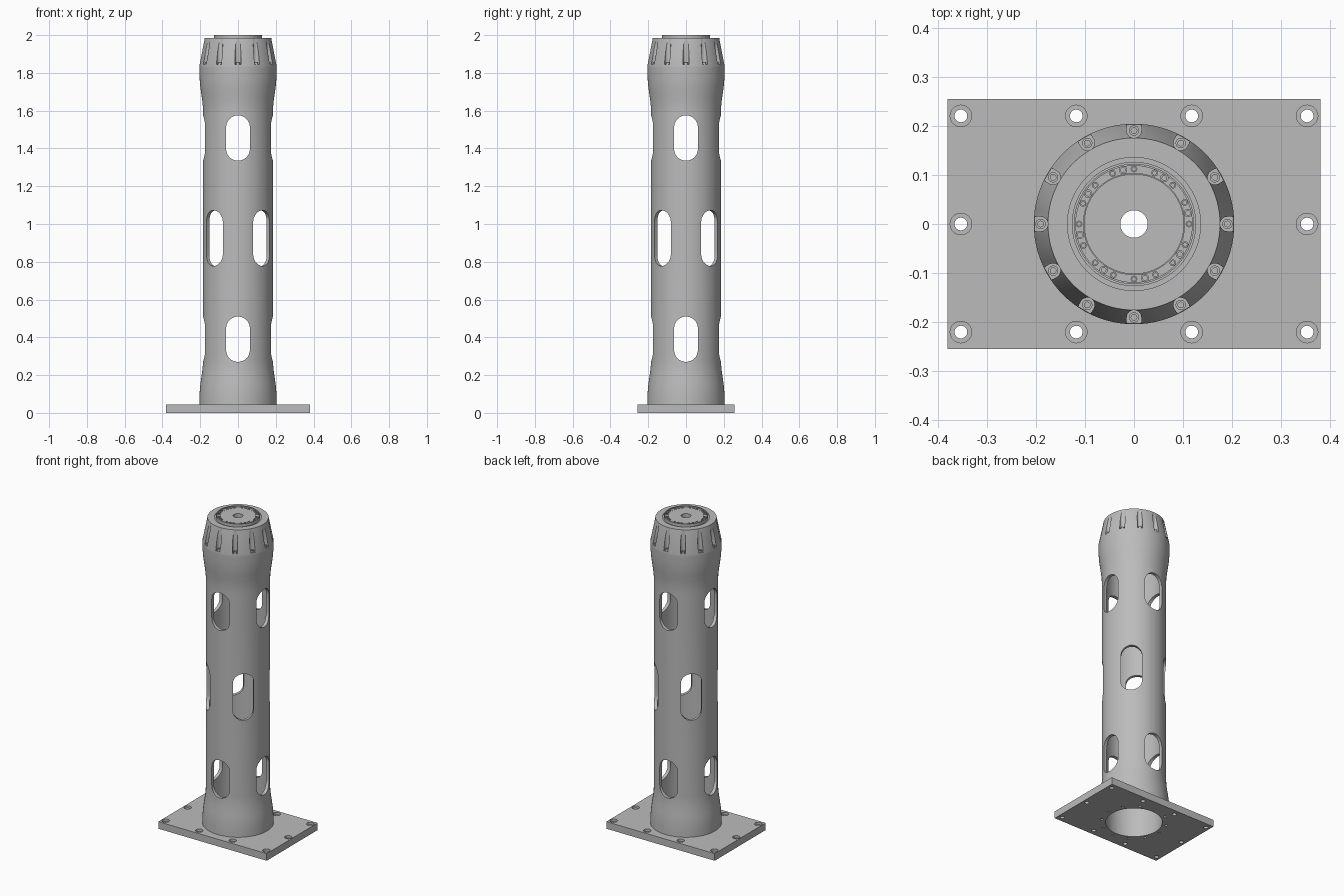
import bpy, bmesh
from math import pi, sin, cos, radians
from mathutils import Matrix, Vector

cube = bpy.data.objects.get("Cube")
if cube:
    bpy.data.objects.remove(cube)

grey = bpy.data.materials.new("machined_grey")
grey.use_nodes = True
GREY = (0.5, 0.5, 0.5, 1)
grey.diffuse_color = GREY
grey.node_tree.nodes["Principled BSDF"].inputs["Base Color"].default_value = GREY


def polar(radius, angle, z=0):
    return Vector((radius * cos(angle), radius * sin(angle), z))


def lathe(bm, profile, centre=(0, 0, 0), seg=96):
    """Revolve a closed (radius, z) loop around a vertical axis."""
    c = Vector(centre)
    rings = []
    for r, z in profile:
        if r == 0:
            rings.append([bm.verts.new(c + Vector((0, 0, z)))] * seg)
        else:
            rings.append([bm.verts.new(c + polar(r, 2 * pi * i / seg, z)) for i in range(seg)])
    for a, b in zip(rings, rings[1:] + rings[:1]):
        for i in range(seg):
            j = (i + 1) % seg
            corners = list(dict.fromkeys([a[i], a[j], b[j], b[i]]))
            if len(corners) > 2:
                bm.faces.new(corners)


def rod(bm, radius, z0, z1, centre=(0, 0, 0), seg=20):
    lathe(bm, [(0, z0), (radius, z0), (radius, z1), (0, z1)], centre, seg)


def slot(bm, angle, z, half_width, half_height):
    """Radial prism with a round-ended outline, reaching through one wall."""
    straight = half_height - half_width
    pts = []
    for k in range(34):
        upper = k < 17
        t = pi * (k if upper else k - 1) / 16
        pts.append((half_width * cos(t), z + half_width * sin(t) + (straight if upper else -straight)))
    turn = Matrix.Rotation(angle, 3, "Z")
    face = bm.faces.new([bm.verts.new(turn @ Vector((0.1, y, h))) for y, h in pts])
    ext = bmesh.ops.extrude_face_region(bm, geom=[face])
    moved = [g for g in ext["geom"] if isinstance(g, bmesh.types.BMVert)]
    bmesh.ops.translate(bm, verts=moved, vec=polar(0.2, angle))


def finish(name, bm):
    bmesh.ops.recalc_face_normals(bm, faces=bm.faces)
    mesh = bpy.data.meshes.new(name)
    bm.to_mesh(mesh)
    bm.free()
    mesh.materials.append(grey)
    obj = bpy.data.objects.new(name, mesh)
    bpy.context.collection.objects.link(obj)
    return obj


def activate(obj):
    bpy.ops.object.select_all(action="DESELECT")
    obj.select_set(True)
    bpy.context.view_layer.objects.active = obj


def cut(obj, cutter_bm):
    cutter = finish("cutter", cutter_bm)
    cutter.hide_render = True
    activate(obj)
    mod = obj.modifiers.new("cut", "BOOLEAN")
    mod.operation = "DIFFERENCE"
    mod.solver = "EXACT"
    mod.object = cutter
    bpy.ops.object.modifier_apply(modifier=mod.name)
    bpy.data.objects.remove(cutter)


def smooth(obj):
    activate(obj)
    bpy.ops.object.shade_smooth_by_angle(angle=radians(30))


dozen = [i * pi / 6 for i in range(12)]

# Base plate with counterbored mounting holes and an open centre
bm = bmesh.new()
bmesh.ops.create_cube(bm, size=1)
bmesh.ops.scale(bm, verts=bm.verts, vec=(0.762, 0.512, 0.045))
bmesh.ops.translate(bm, verts=bm.verts, vec=(0, 0, 0.0225))
plate = finish("base_plate", bm)
bm = bmesh.new()
rod(bm, 0.163, -0.1, 0.1, seg=96)
spots = [(x, y) for x in (-0.354, -0.118, 0.118, 0.354) for y in (-0.221, 0.221)]
for x, y in spots + [(-0.354, 0), (0.354, 0)]:
    lathe(bm, [(0, -0.1), (0.013, -0.1), (0.013, 0.03), (0.022, 0.03), (0.022, 0.1), (0, 0.1)],
          (x, y, 0), 32)
for a in dozen:
    rod(bm, 0.008, -0.1, 0.03, polar(0.188, a))
cut(plate, bm)
smooth(plate)

# Column tube, flared at both ends, with staggered windows
flare = [(0.205, 0), (0.204, 0.05), (0.201, 0.09), (0.196, 0.13), (0.19, 0.17), (0.186, 0.21), (0.185, 0.25)]
low, high = 0.045, 1.83
outer = [(r, low + h) for r, h in flare] + [(r, high - h) for r, h in reversed(flare)]
bm = bmesh.new()
lathe(bm, outer + [(0.165, high), (0.165, low)])
tube = finish("column_tube", bm)
bm = bmesh.new()
for k in range(4):
    a = k * pi / 2
    slot(bm, a, 0.39, 0.063, 0.12)
    slot(bm, a, 1.455, 0.063, 0.12)
    slot(bm, a + pi / 4, 0.925, 0.061, 0.148)
cut(tube, bm)
smooth(tube)

# Tapered cap with a shallow groove on top and twelve screw pockets
bm = bmesh.new()
lathe(bm, [(0.028, 1.83), (0.205, 1.83), (0.205, 1.838), (0.176, 1.985), (0.136, 1.985),
           (0.136, 1.98), (0.028, 1.98)])
cap = finish("tapered_cap", bm)
bm = bmesh.new()
for a in dozen:
    # Pocket is round towards the axis and open outwards
    side = Vector((-sin(a), cos(a), 0)) * 0.015
    ring = [polar(0.191, a) + polar(0.015, a + pi / 2 + pi * k / 12) for k in range(13)]
    ring += [polar(0.25, a) - side, polar(0.25, a) + side]
    face = bm.faces.new([bm.verts.new(p + Vector((0, 0, 1.844))) for p in ring])
    ext = bmesh.ops.extrude_face_region(bm, geom=[face])
    moved = [g for g in ext["geom"] if isinstance(g, bmesh.types.BMVert)]
    bmesh.ops.translate(bm, verts=moved, vec=(0, 0, 0.2))
cut(cap, bm)
smooth(cap)


def screw(bm, radius, z0, z1, centre):
    """Cylindrical head with a socket."""
    inner = radius * 0.55
    mid = (z0 + z1) / 2
    lathe(bm, [(0, z0), (radius, z0), (radius, z1), (inner, z1), (inner, mid), (0, mid)], centre, 18)


# Cap screws standing on the pocket floors
bm = bmesh.new()
for a in dozen:
    screw(bm, 0.0105, 1.843, 1.856, polar(0.191, a))
smooth(finish("cap_screws", bm))

# Raised rim, flange and centre disc around the through hole
for name, r0, r1, top in (("outer_rim", 0.122, 0.127, 2.0), ("screw_flange", 0.1035, 0.12, 1.994),
                          ("centre_disc", 0.028, 0.1025, 1.994)):
    bm = bmesh.new()
    lathe(bm, [(r0, 1.979), (r1, 1.979), (r1, top), (r0, top)])
    smooth(finish(name, bm))

# Eight groups of three flange screws, the middle one larger
bm = bmesh.new()
for g in range(8):
    for k, radius in enumerate((0.0068, 0.0085, 0.0068)):
        screw(bm, radius, 1.99, 1.998, polar(0.1125, g * pi / 4 + radians(11.5 * k)))
smooth(finish("flange_screws", bm))
